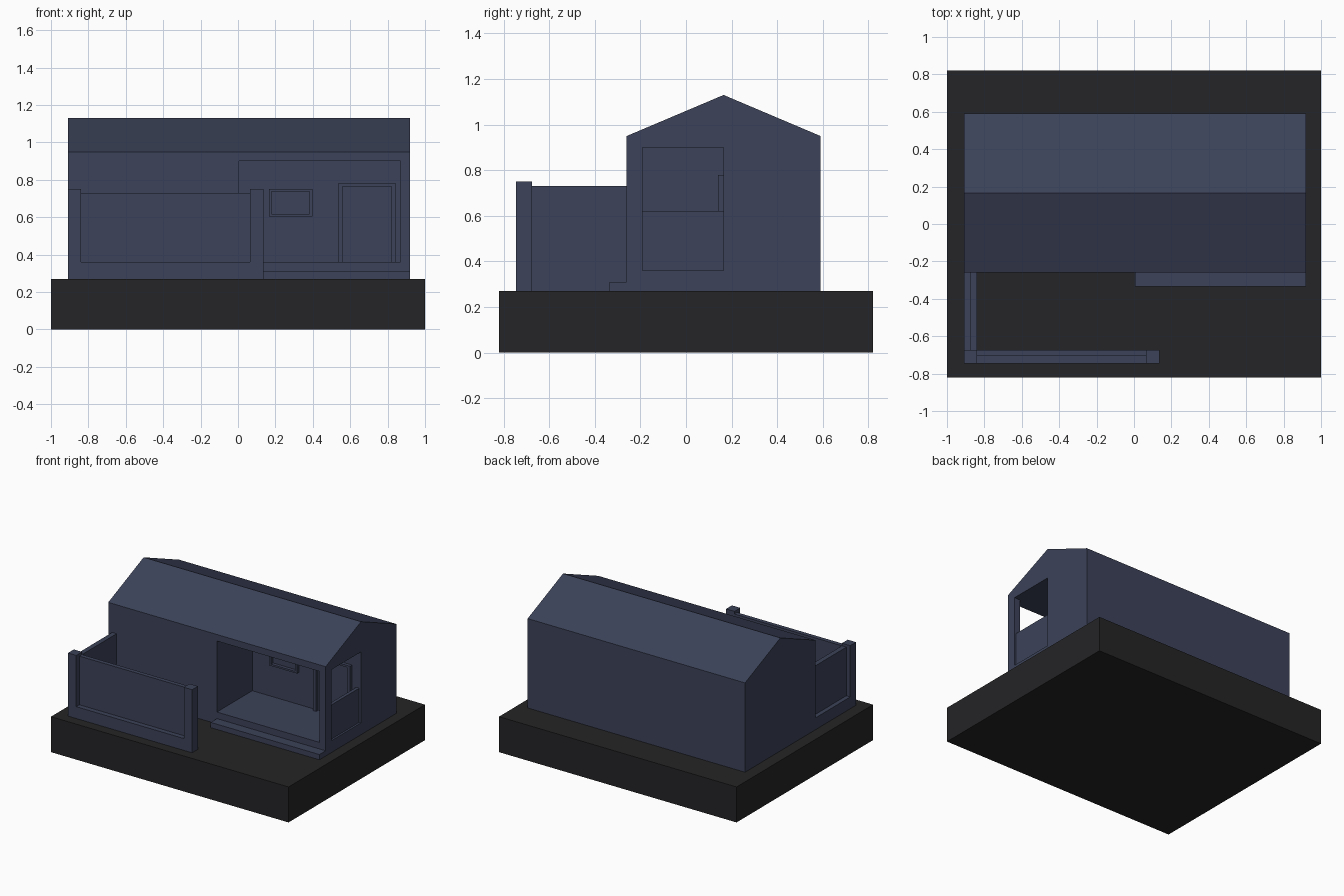
import bpy, bmesh

if "Cube" in bpy.data.objects:
    bpy.data.objects.remove(bpy.data.objects["Cube"])


def material(name, rgb):
    m = bpy.data.materials.new(name)
    m.diffuse_color = (*rgb, 1)
    m.use_nodes = True
    m.node_tree.nodes["Principled BSDF"].inputs["Base Color"].default_value = m.diffuse_color
    return m


NAVY = material("navy", (0.045, 0.055, 0.1))
DARK = material("dark_ground", (0.018, 0.018, 0.02))


def prism(name, pts, axis, a, b, mat=NAVY):
    """Extrude a 2D profile from a to b along axis (x: pts are y,z; y: x,z; z: x,y)."""
    place = {"x": lambda p, t: (t, *p),
             "y": lambda p, t: (p[0], t, p[1]),
             "z": lambda p, t: (*p, t)}[axis]
    bm = bmesh.new()
    lo = [bm.verts.new(place(p, a)) for p in pts]
    hi = [bm.verts.new(place(p, b)) for p in pts]
    bm.faces.new(lo)
    bm.faces.new(hi)
    n = len(pts)
    for i in range(n):
        j = (i + 1) % n
        bm.faces.new((lo[i], lo[j], hi[j], hi[i]))
    bmesh.ops.recalc_face_normals(bm, faces=bm.faces)
    me = bpy.data.meshes.new(name)
    bm.to_mesh(me)
    bm.free()
    ob = bpy.data.objects.new(name, me)
    bpy.context.collection.objects.link(ob)
    me.materials.append(mat)
    return ob


def box(name, x, y, z, mat=NAVY):
    return prism(name, [(x[0], y[0]), (x[1], y[0]), (x[1], y[1]), (x[0], y[1])],
                 "z", z[0], z[1], mat)


# Ground slab
G = 0.27
box("ground_slab", (-1, 1), (-0.82, 0.82), (0, G), DARK)

# Gabled house with a corner porch cut out, leaving a corner post
house = prism("house", [(-0.26, G), (0.59, G), (0.59, 0.95), (0.165, 1.13), (-0.26, 0.95)],
              "x", -0.91, 0.92)
cutter = prism("porch_cutter", [(0.005, -0.5), (0.87, -0.5), (0.87, -0.19), (1.1, -0.19),
                                (1.1, 0.165), (0.005, 0.165)], "z", 0.36, 0.90)
cutter.hide_render = True
mod = house.modifiers.new("porch", "BOOLEAN")
mod.operation = "DIFFERENCE"
mod.solver = "EXACT"
mod.object = cutter
bpy.context.view_layer.objects.active = house
house.select_set(True)
bpy.ops.object.modifier_apply(modifier="porch")
bpy.data.objects.remove(cutter)

# Porch step and side railing panel
box("porch_step", (0.005, 0.92), (-0.335, -0.26), (G, 0.31))
box("porch_side_panel", (0.88, 0.905), (-0.19, 0.165), (0.36, 0.62))

# Door and window frames on the porch back wall
prism("door_frame", [(0.535, 0.36), (0.535, 0.78), (0.845, 0.78), (0.845, 0.36),
                     (0.82, 0.36), (0.82, 0.765), (0.56, 0.765), (0.56, 0.36)],
      "y", 0.14, 0.165)
for side, x0, x1 in (("left", 0.165, 0.18), ("right", 0.382, 0.397)):
    box("window_frame_" + side, (x0, x1), (0.14, 0.165), (0.605, 0.75))
for side, z0, z1 in (("bottom", 0.605, 0.618), ("top", 0.737, 0.75)):
    box("window_frame_" + side, (0.18, 0.382), (0.14, 0.165), (z0, z1))

# Yard wall: posts, and panels set back above a base ledge
for side, x in (("left", -0.91), ("right", 0.065)):
    box("yard_post_" + side, (x, x + 0.07), (-0.745, -0.675), (G, 0.75))
# L-shaped cross-sections: thick base, thin panel flush with the inside
prism("yard_wall_front", [(-0.745, G), (-0.675, G), (-0.675, 0.73), (-0.707, 0.73),
                          (-0.707, 0.36), (-0.745, 0.36)], "x", -0.84, 0.065)
prism("yard_wall_side", [(-0.91, G), (-0.84, G), (-0.84, 0.73), (-0.877, 0.73),
                         (-0.877, 0.36), (-0.91, 0.36)], "y", -0.675, -0.26)
